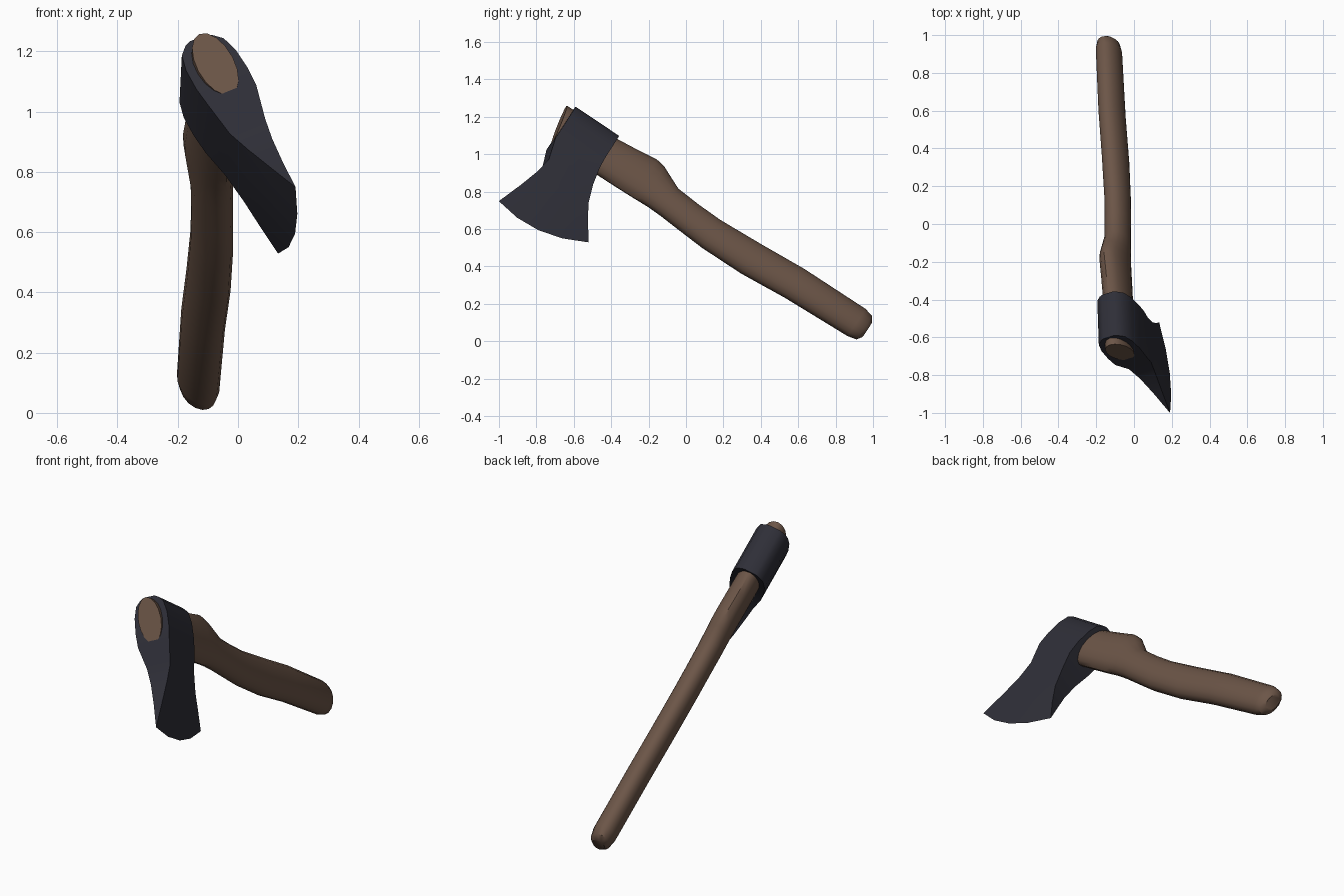
import bpy, bmesh, math
from mathutils import Vector, Matrix

if "Cube" in bpy.data.objects:
    bpy.data.objects.remove(bpy.data.objects["Cube"])

# Tilted frame of the axe: along handle, toward blade, thickness
ALONG = Vector((0.028, -0.83, 0.557)).normalized()
BLADE = Vector((0.453, -0.485, -0.745)).normalized()
THICK = ALONG.cross(BLADE).normalized()
ORIGIN = Vector((-0.08, -0.545, 1.07))


def place(a, b, w):
    return ORIGIN + ALONG * a + BLADE * b + THICK * w


def material(name, color):
    m = bpy.data.materials.new(name)
    m.diffuse_color = (*color, 1)
    m.use_nodes = True
    m.node_tree.nodes["Principled BSDF"].inputs["Base Color"].default_value = m.diffuse_color
    return m


def finish(bm, name, mat, angle):
    bmesh.ops.remove_doubles(bm, verts=bm.verts, dist=0.0005)
    bmesh.ops.recalc_face_normals(bm, faces=bm.faces)
    me = bpy.data.meshes.new(name)
    bm.to_mesh(me)
    bm.free()
    me.materials.append(mat)
    ob = bpy.data.objects.new(name, me)
    bpy.context.collection.objects.link(ob)
    bpy.ops.object.select_all(action='DESELECT')
    ob.select_set(True)
    bpy.context.view_layer.objects.active = ob
    bpy.ops.object.shade_smooth_by_angle(angle=math.radians(angle))


wood = material("brown wood", (0.15, 0.092, 0.064))
iron = material("dark iron", (0.028, 0.028, 0.039))

# Handle: oval sections (position, upper side, lower side, half thickness, end slant)
SECTIONS = [
    (0.160, -0.116, 0.118, 0.064, -0.19),
    (-0.15, -0.119, 0.121, 0.066, 0),
    (-0.27, -0.133, 0.119, 0.067, 0),
    (-0.38, -0.149, 0.116, 0.067, 0),
    (-0.43, -0.140, 0.113, 0.067, 0),
    (-0.48, -0.114, 0.110, 0.066, 0),
    (-0.56, -0.073, 0.111, 0.065, 0),
    (-0.70, -0.062, 0.122, 0.064, 0),
    (-0.84, -0.058, 0.132, 0.064, 0),
    (-1.09, -0.074, 0.130, 0.064, 0),
    (-1.36, -0.095, 0.104, 0.064, 0),
    (-1.75, -0.100, 0.085, 0.064, 0),
    (-1.80, -0.088, 0.073, 0.054, 0),
    (-1.82, -0.058, 0.043, 0.034, 0),
]
SIDES = 16
bm = bmesh.new()
rings = []
for a, top, low, half, slant in SECTIONS:
    mid, rad = (top + low) / 2, (low - top) / 2
    ring = []
    for i in range(SIDES):
        t = math.tau * i / SIDES
        b = mid + rad * math.cos(t)
        ring.append(bm.verts.new(place(a + slant * b, b, half * math.sin(t))))
    rings.append(ring)
for r0, r1 in zip(rings, rings[1:]):
    for i in range(SIDES):
        j = (i + 1) % SIDES
        bm.faces.new((r0[i], r0[j], r1[j], r1[i]))
bm.faces.new(rings[0])
bm.faces.new(rings[-1])
finish(bm, "handle", wood, 40)

# Axe head: rows from poll to cutting edge
# (front along, front depth, back along, back depth, half thickness, bulge)
ROWS = [
    (0.14, -0.128, -0.14, -0.128, 0.030, 0),
    (0.14, -0.118, -0.14, -0.118, 0.050, 0),
    (0.14, -0.090, -0.14, -0.090, 0.078, 0),
    (0.14, -0.030, -0.14, -0.030, 0.093, 0),
    (0.14, 0.050, -0.14, 0.050, 0.096, 0),
    (0.14, 0.125, -0.145, 0.125, 0.090, 0),
    (0.107, 0.240, -0.165, 0.220, 0.066, 0.01),
    (0.122, 0.330, -0.200, 0.320, 0.046, 0.02),
    (0.156, 0.440, -0.255, 0.406, 0.025, 0.035),
    (0.207, 0.584, -0.316, 0.489, 0.0, 0.06),
]
COLS = 4
bm = bmesh.new()
sheets = []
for side in (1, -1):
    sheet = []
    for fa, fb, ba, bb, half, bulge in ROWS:
        row = []
        for c in range(COLS + 1):
            s = c / COLS
            b = fb + (bb - fb) * s + bulge * 4 * s * (1 - s)
            row.append(bm.verts.new(place(fa + (ba - fa) * s, b, side * half)))
        sheet.append(row)
    sheets.append(sheet)
right, left = sheets
for sheet in sheets:
    for r0, r1 in zip(sheet, sheet[1:]):
        for c in range(COLS):
            bm.faces.new((r0[c], r0[c + 1], r1[c + 1], r1[c]))
# Front and back walls, then the poll
for c in (0, COLS):
    for r in range(len(ROWS) - 1):
        bm.faces.new((right[r][c], right[r + 1][c], left[r + 1][c], left[r][c]))
for c in range(COLS):
    bm.faces.new((right[0][c], right[0][c + 1], left[0][c + 1], left[0][c]))
bmesh.ops.dissolve_degenerate(bm, dist=0.0005, edges=bm.edges)
finish(bm, "axe_head", iron, 35)
